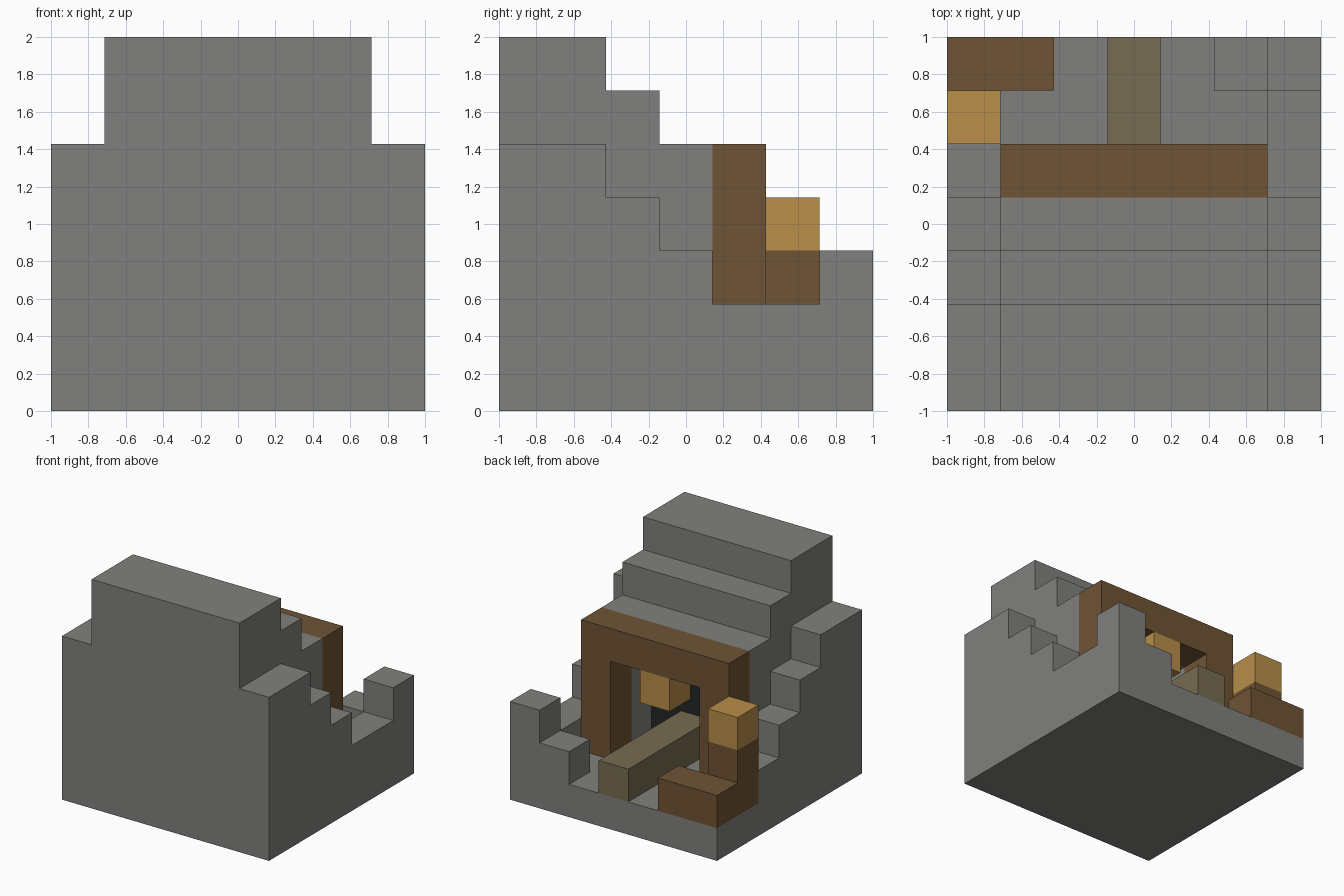
import bpy
import bmesh
from mathutils import Vector

cube = bpy.data.objects.get("Cube")
if cube:
    bpy.data.objects.remove(cube, do_unlink=True)

CELL = 2 / 7  # everything sits on a 7 x 7 x 7 block grid


def srgb(*rgb):
    return [((c / 255 + 0.055) / 1.055) ** 2.4 for c in rgb] + [1.0]


def material(name, color):
    mat = bpy.data.materials.new(name)
    mat.use_nodes = True
    mat.diffuse_color = color
    bsdf = next(n for n in mat.node_tree.nodes if n.type == "BSDF_PRINCIPLED")
    bsdf.inputs["Base Color"].default_value = color
    return mat


STONE = material("grey stone", srgb(128, 128, 125))
WOOD = material("brown wood", srgb(111, 84, 53))
LAMP = material("amber lamp", srgb(184, 142, 73))
RAIL = material("olive track", srgb(119, 108, 82))
DARK = material("tunnel black", srgb(36, 37, 37))


def extrude(name, profile, axis, start, end, mat):
    """Extrude a (u, z) outline along x or y, all in grid cells."""
    bm = bmesh.new()
    verts = []
    for u, z in profile:
        x, y = (start, u) if axis == "x" else (u, start)
        verts.append(bm.verts.new(((x - 3.5) * CELL, (y - 3.5) * CELL, z * CELL)))
    face = bm.faces.new(verts)
    out = bmesh.ops.extrude_face_region(bm, geom=[face])
    length = (end - start) * CELL
    shift = Vector((length, 0, 0)) if axis == "x" else Vector((0, length, 0))
    moved = [g for g in out["geom"] if isinstance(g, bmesh.types.BMVert)]
    bmesh.ops.translate(bm, verts=moved, vec=shift)
    bmesh.ops.recalc_face_normals(bm, faces=bm.faces)
    mesh = bpy.data.meshes.new(name)
    bm.to_mesh(mesh)
    bm.free()
    mesh.materials.append(mat)
    obj = bpy.data.objects.new(name, mesh)
    bpy.context.collection.objects.link(obj)
    return obj


def block(name, x, y, z, mat):
    outline = [(x[0], z[0]), (x[1], z[0]), (x[1], z[1]), (x[0], z[1])]
    return extrude(name, outline, "y", y[0], y[1], mat)


# Stone ground and stepped hill
block("ground_slab", (0, 7), (0, 7), (0, 1), STONE)
hill = [(0, 1), (0, 7), (2, 7), (2, 6), (3, 6), (3, 1)]
extrude("hill", hill, "x", 1, 6, STONE)

# Terraces on both flanks; the left one ends in a raised corner
steps = [(0, 1), (0, 5), (2, 5), (2, 4), (3, 4), (3, 3), (4, 3), (4, 2)]
extrude("right_terrace", steps + [(5, 2), (5, 1)], "x", 0, 1, STONE)
extrude("left_terrace", steps + [(6, 2), (6, 3), (7, 3), (7, 1)], "x", 6, 7, STONE)
block("corner_step", (5, 6), (6, 7), (1, 2), STONE)

# Tunnel room and timber door frame share one arch outline
arch = [(1, 1), (2, 1), (2, 4), (5, 4), (5, 1), (6, 1), (6, 5), (1, 5)]
extrude("tunnel_walls", arch, "y", 3, 4, STONE)
extrude("door_frame", arch, "y", 4, 5, WOOD)
block("tunnel_end", (2, 5), (3, 3.03), (1, 4), DARK)

# Track running out of the tunnel
block("track", (3, 4), (3.03, 7), (1, 2), RAIL)

# Logs and lamps
block("log_pile", (0, 2), (6, 7), (1, 2), WOOD)
block("lamp_post", (0, 1), (5, 6), (1, 3), WOOD)
block("post_lamp", (0, 1), (5, 6), (3, 4), LAMP)
block("hanging_lamp", (3, 4), (4, 5), (3, 4), LAMP)
